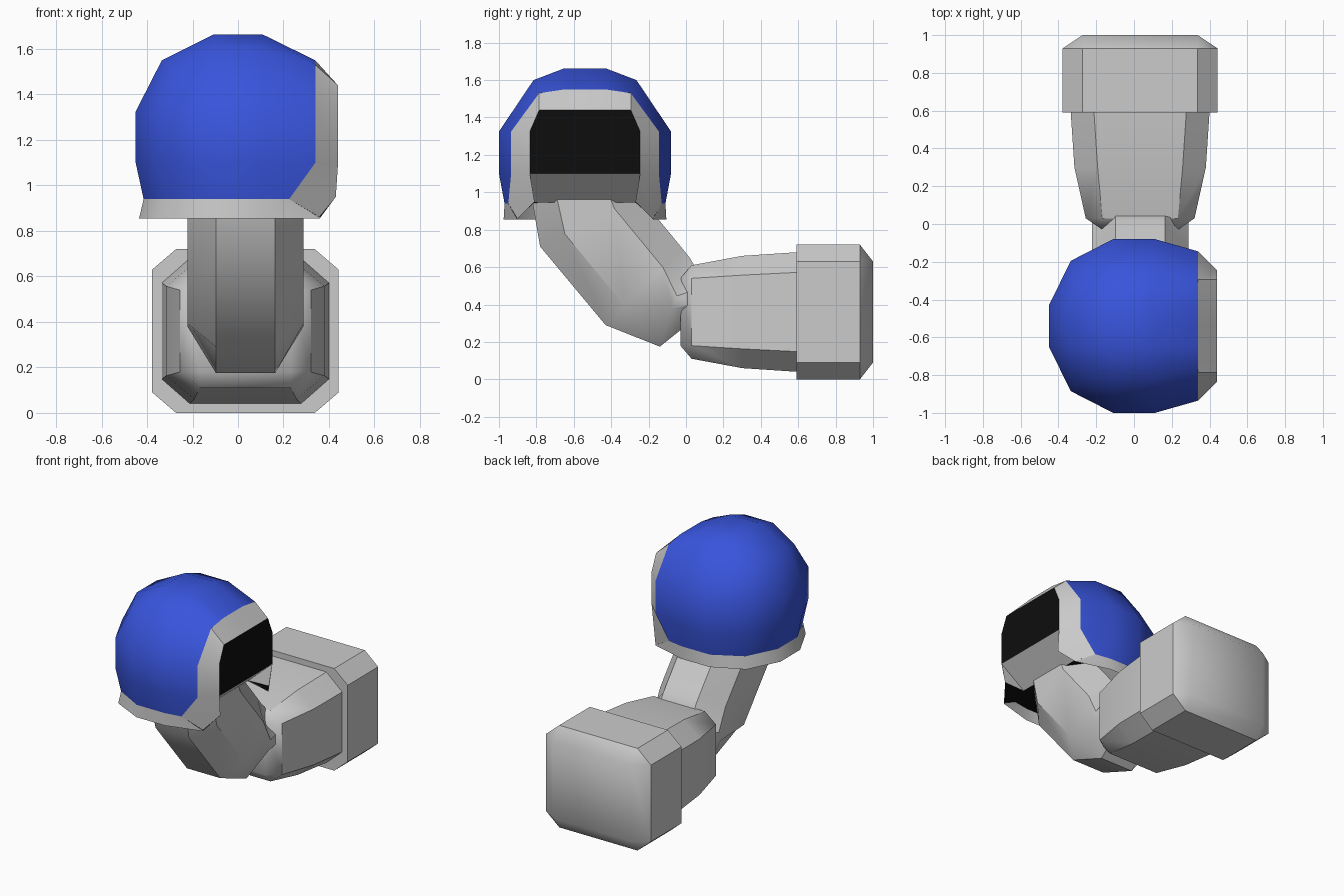
import bpy, bmesh
from math import radians

if "Cube" in bpy.data.objects:
    bpy.data.objects.remove(bpy.data.objects["Cube"])


def material(name, rgb):
    m = bpy.data.materials.new(name)
    m.diffuse_color = (*rgb, 1)
    m.use_nodes = True
    m.node_tree.nodes["Principled BSDF"].inputs["Base Color"].default_value = m.diffuse_color
    return m


def make(name, verts, faces, mat=None, mirror=False, angle=38):
    me = bpy.data.meshes.new(name)
    me.from_pydata(verts, [], faces)
    bm = bmesh.new()
    bm.from_mesh(me)
    bmesh.ops.remove_doubles(bm, verts=bm.verts, dist=1e-4)
    bmesh.ops.recalc_face_normals(bm, faces=bm.faces)
    # open shells: make sure they face away from the head centre
    if mirror and sum(f.normal.dot(f.calc_center_median() - HEAD) * f.calc_area() for f in bm.faces) < 0:
        bmesh.ops.reverse_faces(bm, faces=bm.faces)
    bm.to_mesh(me)
    bm.free()
    ob = bpy.data.objects.new(name, me)
    bpy.context.collection.objects.link(ob)
    if mat:
        me.materials.append(mat)
    if mirror:
        ob.location.y = -0.54
        mod = ob.modifiers.new("mirror", 'MIRROR')
        mod.use_axis = (False, True, False)
        mod.use_clip = True
    bpy.ops.object.select_all(action='DESELECT')
    ob.select_set(True)
    bpy.context.view_layer.objects.active = ob
    bpy.ops.object.shade_smooth_by_angle(angle=radians(angle))
    return ob


def loft(name, rings):
    n = len(rings[0])
    faces = [(r * n + i, r * n + (i + 1) % n, (r + 1) * n + (i + 1) % n, (r + 1) * n + i)
             for r in range(len(rings) - 1) for i in range(n)]
    faces += [tuple(range(n)), tuple(range((len(rings) - 1) * n, len(rings) * n))]
    return make(name, [v for r in rings for v in r], faces)


def octagon(y, hx, hz, fx, fz):
    pts = [(fx, hz), (hx, fz), (hx, -fz), (fx, -hz), (-fx, -hz), (-hx, -fz), (-hx, fz), (-fx, hz)]
    return [(0.0325 + x, y, 0.36 + z) for x, z in pts]


def strip(a, b):
    """Quads between two equally long chains of points."""
    n = len(a)
    return list(a) + list(b), [(i, i + 1, n + i + 1, n + i) for i in range(n - 1)]


from mathutils import Vector
HEAD = Vector((0, 0, 1.2))
blue = material("blue", (0.04, 0.09, 0.72))
black = material("black", (0.004, 0.004, 0.004))

# Base block and tapered body
loft("base_block", [octagon(0.59, 0.41, 0.36, 0.305, 0.27),
                    octagon(0.93, 0.41, 0.36, 0.305, 0.27),
                    octagon(1.0, 0.305, 0.27, 0.305, 0.27)])
loft("tapered_body", [octagon(-0.03, 0.20, 0.18, 0.20, 0.18),
                      octagon(0.03, 0.288, 0.25, 0.20, 0.18),
                      octagon(0.30, 0.348, 0.30, 0.225, 0.197),
                      octagon(0.60, 0.368, 0.32, 0.245, 0.212)])


# Bent neck: eight-sided rings between a lower and an upper edge point (y, z)
def neck_ring(b, t, f):
    pts = [(-0.13, 0), (0.13, 0), (0.255, f), (0.255, 1 - f),
           (0.13, 1), (-0.13, 1), (-0.255, 1 - f), (-0.255, f)]
    return [(0.033 + x, b[0] + (t[0] - b[0]) * k, b[1] + (t[1] - b[1]) * k) for x, k in pts]


loft("neck", [neck_ring((0.08, 0.35), (0.08, 0.55), 0.3),
              neck_ring((-0.14, 0.175), (0.02, 0.65), 0.43),
              neck_ring((-0.43, 0.29), (-0.02, 0.70), 0.25),
              neck_ring((-0.78, 0.71), (-0.25, 0.98), 0.25),
              neck_ring((-0.82, 0.94), (-0.30, 1.06), 0.25)])

# Helmet shell (half, mirrored): side rows from the face opening round to the rear
side = [(0.34, -0.395), (0.11, -0.46), (-0.11, -0.46), (-0.335, -0.345), (-0.45, -0.11), (-0.45, 0)]
low = [(0.225, -0.41, 0.94), (0.11, -0.43, 0.94), (-0.11, -0.43, 0.94),
       (-0.31, -0.32, 0.94), (-0.415, -0.11, 0.94), (-0.415, 0, 0.94)]
shoulder = [(0.34, -0.245, 1.53), (0.11, -0.275, 1.6), (-0.11, -0.275, 1.6),
            (-0.275, -0.27, 1.5), (-0.335, -0.11, 1.55), (-0.335, 0, 1.55)]
rows = [low, [(x, y, 1.10) for x, y in side], [(x, y, 1.325) for x, y in side], shoulder]
verts = [v for r in rows for v in r]
faces = [(r * 6 + i, r * 6 + i + 1, r * 6 + i + 7, r * 6 + i + 6) for r in range(3) for i in range(5)]
top = [(0.34, 1.55), (0.11, 1.663), (-0.11, 1.663)]
verts += [(x, -0.11, z) for x, z in top] + [(x, 0, z) for x, z in top]
faces += [(18, 19, 25, 24), (19, 20, 26, 25), (20, 21, 22, 26),
          (22, 23, 29, 26), (24, 25, 28, 27), (25, 26, 29, 28)]
make("helmet_shell", verts, faces, blue, True, 42)

# Grey frame round the visor, running into the lower rim
outer = [(0.34, 0, 1.55), (0.34, -0.11, 1.55), (0.34, -0.245, 1.53),
         (0.34, -0.395, 1.325), (0.34, -0.395, 1.10)]
inner = [(0.44, 0, 1.44), (0.44, -0.11, 1.44), (0.44, -0.245, 1.44),
         (0.44, -0.295, 1.325), (0.44, -0.295, 1.10)]
verts, faces = strip(outer, inner)
verts += [(0.43, -0.27, 0.95), (0.36, -0.365, 0.855), low[0]]
faces.append((4, 9, 10, 11, 12))
make("visor_frame", verts, faces, None, True)
rim = [(0.36, -0.365, 0.855), (0.11, -0.435, 0.855), (-0.11, -0.435, 0.855),
       (-0.325, -0.33, 0.855), (-0.435, -0.11, 0.855), (-0.435, 0, 0.855)]
make("helmet_rim", *strip(low, rim), None, True)

# Visor, chin panel below it, and dark underside
make("visor", inner + [(0.44, 0, 1.10)], [(0, 1, 2, 3, 4, 5)], black, True)
make("chin_panel", [(0.44, 0, 1.10), (0.44, -0.295, 1.10), (0.43, -0.27, 0.95), (0.27, -0.27, 0.945),
                    (0.27, 0, 0.945)], [(0, 1, 3, 4), (1, 2, 3)], None, True)
make("helmet_underside", [(0.27, 0, 0.945), (0.27, -0.27, 0.945), (0.43, -0.27, 0.95), (0.36, -0.365, 0.86)] + low,
     [(0, 1, 4, 5, 6, 7, 8, 9), (1, 2, 3, 4)], black, True)
